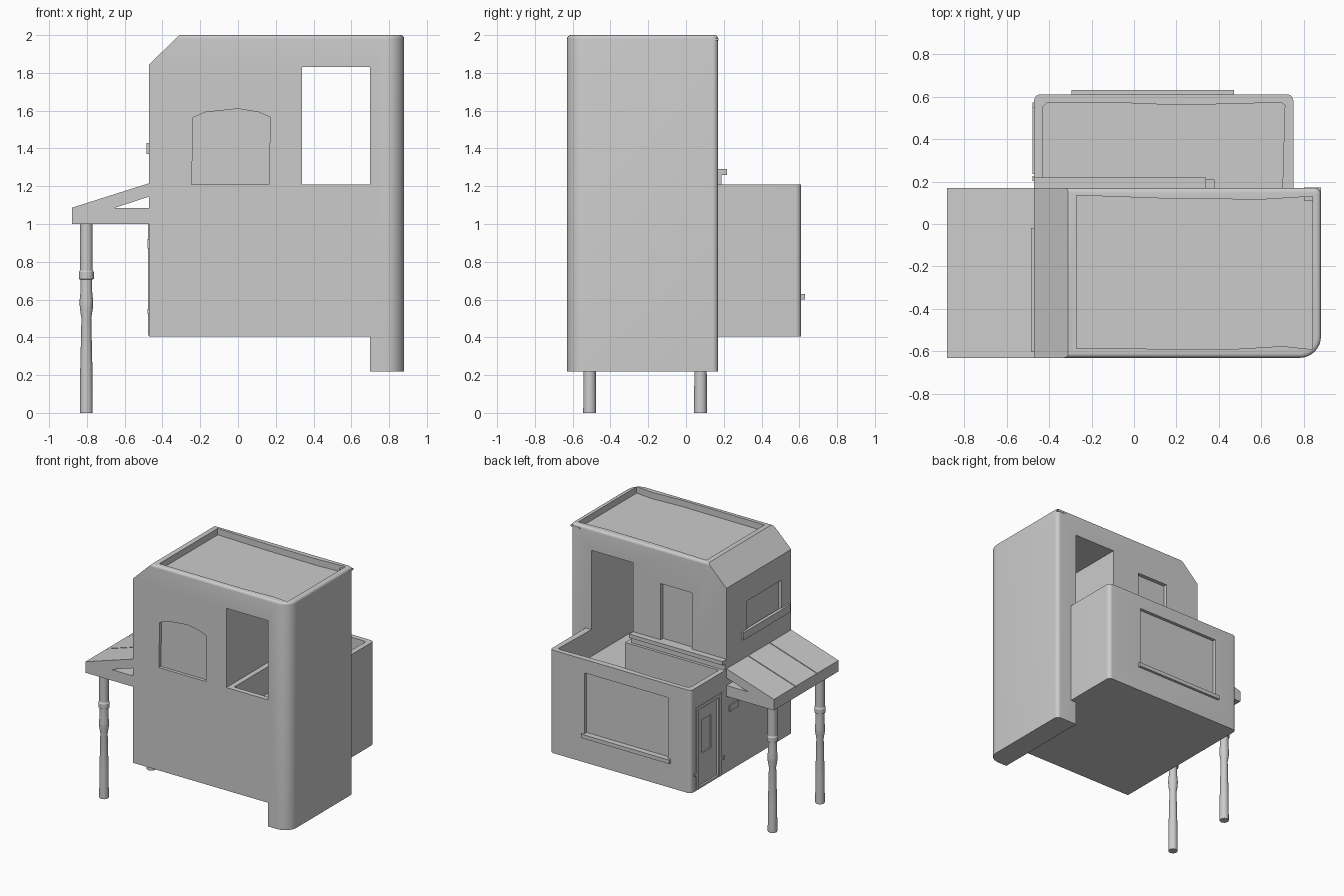
import bpy, bmesh, math
from mathutils import Vector

if "Cube" in bpy.data.objects:
    bpy.data.objects.remove(bpy.data.objects["Cube"])

grey = bpy.data.materials.new("plain grey")
grey.diffuse_color = (0.6, 0.6, 0.6, 1)
grey.use_nodes = True
grey.node_tree.nodes["Principled BSDF"].inputs["Base Color"].default_value = grey.diffuse_color


def finish(name, bm):
    bmesh.ops.recalc_face_normals(bm, faces=bm.faces)
    me = bpy.data.meshes.new(name)
    bm.to_mesh(me)
    bm.free()
    ob = bpy.data.objects.new(name, me)
    bpy.context.collection.objects.link(ob)
    me.materials.append(grey)
    return ob


def prism(name, pts, lo, hi, axis='z', bevel_top=0.0):
    """Extrude a 2D outline: along z (points x,y) or along y (points x,z)."""
    bm = bmesh.new()
    if axis == 'z':
        base = [bm.verts.new((a, b, lo)) for a, b in pts]
        shift = Vector((0, 0, hi - lo))
    else:
        base = [bm.verts.new((a, lo, b)) for a, b in pts]
        shift = Vector((0, hi - lo, 0))
    f = bm.faces.new(base)
    r = bmesh.ops.extrude_face_region(bm, geom=[f])
    bmesh.ops.translate(bm, vec=shift, verts=[v for v in r['geom'] if isinstance(v, bmesh.types.BMVert)])
    bmesh.ops.recalc_face_normals(bm, faces=bm.faces)
    if bevel_top:
        es = [e for e in bm.edges if all(abs(v.co.z - hi) < 1e-5 for v in e.verts)]
        bmesh.ops.bevel(bm, geom=es, offset=bevel_top, segments=4, profile=0.5, affect='EDGES')
    return finish(name, bm)


def box(name, x0, x1, y0, y1, z0, z1):
    return prism(name, [(x0, y0), (x1, y0), (x1, y1), (x0, y1)], z0, z1)


def rounded(x0, x1, y0, y1, radii, n=8):
    """Rectangle outline with one radius per corner, counter-clockwise from low x, low y."""
    pts = []
    corners = [(x0, y0, 1, 1), (x1, y0, -1, 1), (x1, y1, -1, -1), (x0, y1, 1, -1)]
    for i, (x, y, sx, sy) in enumerate(corners):
        r = radii[i]
        if r == 0:
            pts.append((x, y))
            continue
        for k in range(n + 1):
            a = math.pi + i * math.pi / 2 + k * math.pi / 2 / n
            pts.append((x + sx * r + r * math.cos(a), y + sy * r + r * math.sin(a)))
    return pts


def cut(target, *cutters):
    for c in cutters:
        c.hide_render = True
        m = target.modifiers.new("cut", 'BOOLEAN')
        m.operation = 'DIFFERENCE'
        m.solver = 'EXACT'
        m.object = c
        bpy.context.view_layer.objects.active = target
        bpy.ops.object.modifier_apply(modifier=m.name)
        bpy.data.objects.remove(c, do_unlink=True)


# Tower with tall fin, sloped shoulder, roof tray, through opening and recesses
tower = prism("tower", rounded(-0.47, 0.88, -0.63, 0.17, (0, 0.10, 0.03, 0)), 0.22, 2.0, bevel_top=0.02)
cut(tower,
    box("cut_underside", -0.6, 0.70, -0.8, 0.4, 0.1, 0.405),
    prism("cut_shoulder", [(-0.57, 1.748), (-0.21, 2.097), (-0.57, 2.097)], -0.8, 0.4, 'y'),
    box("cut_opening", 0.34, 0.70, -0.8, 0.4, 1.21, 1.83),
    box("cut_balcony_floor", 0.38, 0.70, -0.59, 0.4, 1.0, 1.3),
    prism("cut_roof", [(-0.27, -0.585), (0.45, -0.59), (0.70, -0.575), (0.84, -0.59), (0.84, 0.13),
                       (0.60, 0.115), (0.15, 0.12), (-0.27, 0.135)], 1.95, 2.1),
    prism("cut_front_window", [(-0.245, 1.21), (0.165, 1.21), (0.17, 1.565), (0.11, 1.592), (0.0, 1.61),
                               (-0.17, 1.592), (-0.237, 1.565)], -0.8, -0.605, 'y'),
    box("cut_back_door", -0.17, 0.10, 0.14, 0.4, 1.29, 1.73),
    box("cut_side_window", -0.6, -0.445, -0.51, -0.08, 1.40, 1.65))

# Small lip at the top back corner of the tower
box("roof_corner_lip", 0.80, 0.88, 0.11, 0.172, 1.972, 1.982)

# Rear block with sunken terrace
rear = prism("rear_block", rounded(-0.47, 0.75, 0.17, 0.61, (0, 0, 0.03, 0.03)), 0.405, 1.21)
cut(rear,
    prism("cut_terrace", [(-0.43, 0.21), (0.70, 0.21), (0.71, 0.56), (0.69, 0.572), (0.45, 0.565),
                          (0.2, 0.56), (-0.1, 0.572), (-0.41, 0.57), (-0.43, 0.55)], 1.0, 1.4),
    box("cut_terrace_link", 0.38, 0.70, 0.0, 0.30, 1.0, 1.4),
    box("cut_back_window", -0.27, 0.45, 0.585, 0.8, 0.63, 1.105),
    box("cut_side_door", -0.6, -0.455, 0.27, 0.52, 0.42, 1.03),
    box("cut_door_pane", -0.6, -0.445, 0.34, 0.46, 0.66, 0.92))

# Sills and terrace step
box("back_window_sill", -0.295, 0.47, 0.59, 0.63, 0.60, 0.63)
box("side_window_sill", -0.485, -0.46, -0.60, -0.02, 1.37, 1.43)
box("terrace_step_tread", -0.47, 0.34, 0.16, 0.218, 1.26, 1.29)
box("terrace_step_riser", -0.47, 0.34, 0.16, 0.188, 1.20, 1.26)

# Side door frame, plinth blocks and wall plate
for i, y in enumerate((0.245, 0.53)):
    box(f"door_jamb_{i + 1}", -0.477, -0.46, y - 0.01, y + 0.02, 0.41, 1.055)
for i, y in enumerate((0.215, 0.56)):
    box(f"door_stud_{i + 1}", -0.479, -0.46, y - 0.012, y + 0.012, 0.525, 0.55)
box("door_lintel", -0.477, -0.46, 0.235, 0.55, 1.03, 1.055)
box("wall_plate", -0.478, -0.46, 0.03, 0.14, 0.87, 0.92)

# Porch canopy with open triangular gap and three roof panels
y0, y1 = -0.63, 0.17
prism("porch_canopy", [(-0.88, 1.0), (-0.47, 1.0), (-0.47, 1.085), (-0.655, 1.085), (-0.47, 1.145),
                       (-0.47, 1.21), (-0.88, 1.08)], y0, y1, 'y')
step = (y1 - y0) / 3
for i in range(3):
    prism(f"porch_roof_panel_{i + 1}", [(-0.88, 1.079), (-0.47, 1.209), (-0.47, 1.216), (-0.88, 1.086)],
          y0 + i * step + (0.004 if i else 0), y0 + (i + 1) * step - (0.004 if i < 2 else 0), 'y')

# Turned porch posts
profile = [(0.034, 0), (0.034, 0.02), (0.033, 0.2), (0.026, 0.50), (0.034, 0.55), (0.036, 0.59),
           (0.031, 0.64), (0.031, 0.705), (0.040, 0.71), (0.040, 0.745), (0.034, 0.755), (0.034, 1.005)]
SIDES = 20
for n, py in enumerate((-0.51, 0.077)):
    bm = bmesh.new()
    rings = [[bm.verts.new((-0.803 + r * math.cos(2 * math.pi * k / SIDES),
                            py + r * math.sin(2 * math.pi * k / SIDES), z)) for k in range(SIDES)]
             for r, z in profile]
    for a, b in zip(rings, rings[1:]):
        for k in range(SIDES):
            j = (k + 1) % SIDES
            bm.faces.new((a[k], a[j], b[j], b[k]))
    bm.faces.new(rings[0])
    bm.faces.new(rings[-1])
    finish(f"porch_post_{n + 1}", bm)

# Smooth rounded surfaces, keep hard edges
for ob in bpy.context.scene.objects:
    ob.select_set(True)
bpy.context.view_layer.objects.active = tower
bpy.ops.object.shade_smooth_by_angle(angle=math.radians(30))
